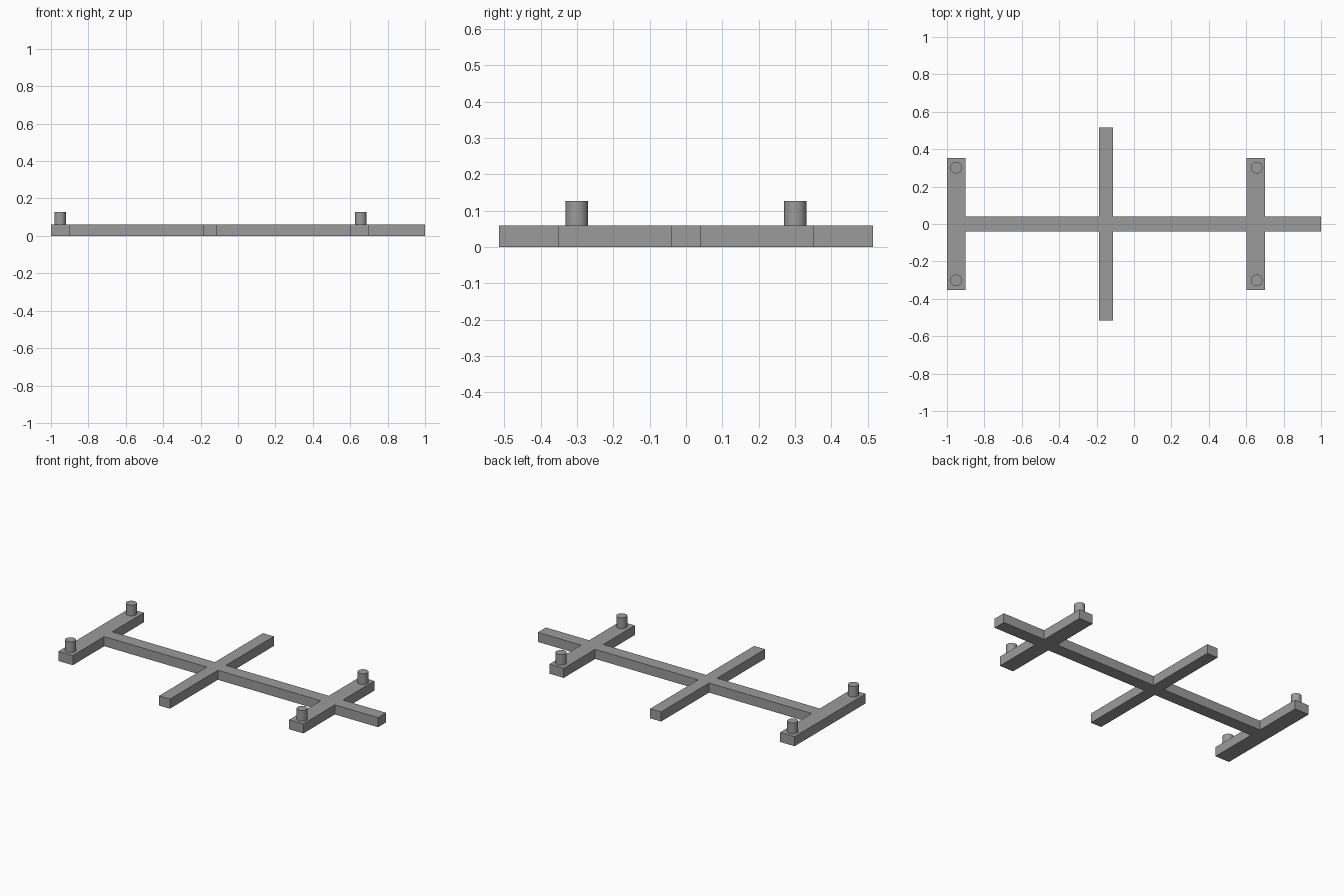
import bpy, bmesh

if "Cube" in bpy.data.objects:
    bpy.data.objects.remove(bpy.data.objects["Cube"])

H = 0.06        # beam thickness
PEG_TOP = 0.127

gray = bpy.data.materials.new("plain gray")
gray.diffuse_color = (0.33, 0.33, 0.33, 1)
gray.use_nodes = True
gray.node_tree.nodes["Principled BSDF"].inputs["Base Color"].default_value = gray.diffuse_color


def finish(name, bm):
    bmesh.ops.recalc_face_normals(bm, faces=bm.faces)
    mesh = bpy.data.meshes.new(name)
    bm.to_mesh(mesh)
    bm.free()
    mesh.materials.append(gray)
    obj = bpy.data.objects.new(name, mesh)
    bpy.context.collection.objects.link(obj)
    return obj


# frame: long beam with three crossbars, half outline mirrored across y = 0
W = 0.04        # half width of the long beam
crossbars = [(-1.0, -0.9, 0.352), (-0.188, -0.112, 0.515), (0.602, 0.7, 0.352)]
half = []
for x0, x1, reach in crossbars:
    if x0 > -1:
        half.append((x0, W))
    half += [(x0, reach), (x1, reach), (x1, W)]
half.append((1.0, W))
outline = half + [(x, -y) for x, y in reversed(half)]

bm = bmesh.new()
base = bm.faces.new([bm.verts.new((x, y, 0)) for x, y in outline])
top = bmesh.ops.extrude_face_region(bm, geom=[base], use_keep_orig=True)
bmesh.ops.translate(bm, vec=(0, 0, H),
                    verts=[g for g in top["geom"] if isinstance(g, bmesh.types.BMVert)])
finish("cross_frame", bm)

# round pegs near the ends of the outer crossbars
for end, x in (("left", -0.951), ("right", 0.656)):
    for side, y in (("front", -0.301), ("back", 0.301)):
        bm = bmesh.new()
        bmesh.ops.create_cone(bm, cap_ends=True, segments=32, radius1=0.031,
                              radius2=0.031, depth=PEG_TOP - H)
        bmesh.ops.translate(bm, vec=(x, y, (PEG_TOP + H) / 2), verts=bm.verts)
        peg = finish(f"peg_{end}_{side}", bm)
        for p in peg.data.polygons:
            p.use_smooth = len(p.vertices) == 4
        for e in peg.data.edges:
            a, b = (peg.data.vertices[i].co.z for i in e.vertices)
            e.use_edge_sharp = abs(a - b) < 1e-4
